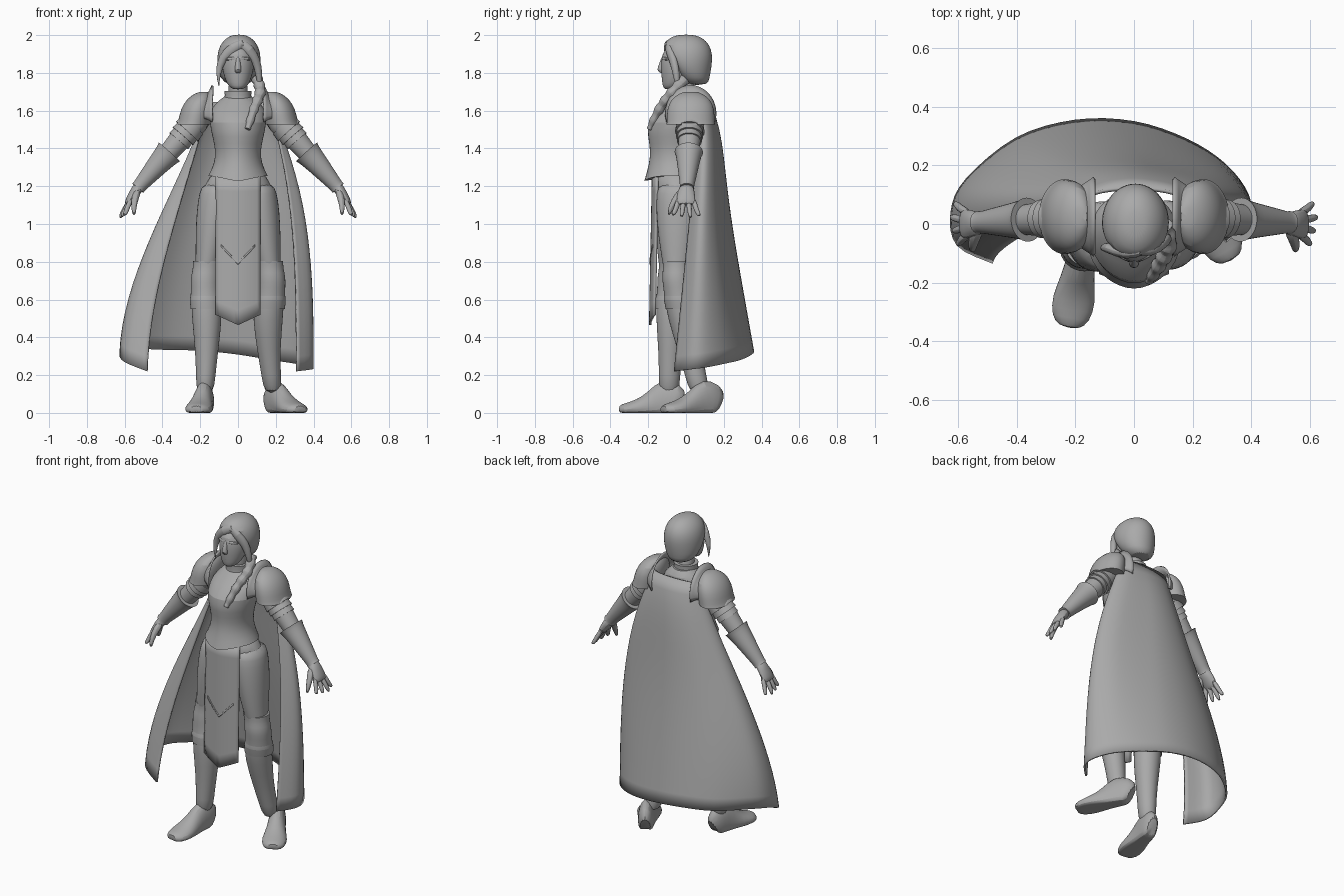
import bpy, bmesh
from math import pi, sin, cos
from mathutils import Vector

default = bpy.data.objects.get("Cube")
if default:
    bpy.data.objects.remove(default, do_unlink=True)

clay = bpy.data.materials.new("clay_grey")
clay.use_nodes = True
clay.diffuse_color = (.4, .4, .4, 1)
clay.node_tree.nodes["Principled BSDF"].inputs["Base Color"].default_value = clay.diffuse_color


def finish(name, bm, levels=1, thickness=0):
    """Turn a bmesh into a smooth, coloured object."""
    bmesh.ops.recalc_face_normals(bm, faces=bm.faces)
    mesh = bpy.data.meshes.new(name)
    bm.to_mesh(mesh)
    bm.free()
    mesh.materials.append(clay)
    obj = bpy.data.objects.new(name, mesh)
    bpy.context.collection.objects.link(obj)
    if thickness:
        solid = obj.modifiers.new("thickness", 'SOLIDIFY')
        solid.thickness = thickness
        solid.offset = 0
    if levels:
        subdivide = obj.modifiers.new("smooth", 'SUBSURF')
        subdivide.levels = subdivide.render_levels = levels
    bpy.ops.object.select_all(action='DESELECT')
    obj.select_set(True)
    bpy.context.view_layer.objects.active = obj
    bpy.ops.object.shade_smooth_by_angle()


def loft(name, rings, sides=16, follow=False, rim=False, shape=None):
    """Skin elliptical rings (x, y, z, half width, half depth); follow tilts them along the path."""
    bm = bmesh.new()
    crease = bm.edges.layers.float.new("crease_edge")
    centres = [Vector(ring[:3]) for ring in rings]
    loops = []
    for i, ring in enumerate(rings):
        wide, deep = ring[3], ring[-1]
        tangent = centres[min(i + 1, len(rings) - 1)] - centres[max(i - 1, 0)]
        turn = tangent.to_track_quat('Z', 'Y')
        loop = []
        for k in range(sides):
            angle = 2 * pi * k / sides
            offset = Vector((wide * cos(angle), deep * sin(angle), 0))
            point = centres[i] + (turn @ offset if follow else offset)
            loop.append(bm.verts.new(shape(point) if shape else point))
        loops.append(loop)
    for low, high in zip(loops, loops[1:]):
        for k in range(sides):
            n = (k + 1) % sides
            bm.faces.new((low[k], low[n], high[n], high[k]))
    for loop in (loops[0], loops[-1]):
        cap = bm.faces.new(loop)
        for edge in cap.edges:
            edge[crease] = 1 if rim else 0
    finish(name, bm)


def sheet(name, columns, rows, surface, thickness):
    """Build a thin cloth or plate from surface(u, v), both running 0 to 1."""
    bm = bmesh.new()
    grid = [[bm.verts.new(surface(i / columns, j / rows)) for i in range(columns + 1)]
            for j in range(rows + 1)]
    for low, high in zip(grid, grid[1:]):
        for i in range(columns):
            bm.faces.new((low[i], low[i + 1], high[i + 1], high[i]))
    finish(name, bm, 0, thickness)


def along(points, t, curved=False):
    """Point at fraction t of a polyline, or of the smooth curve through its points."""
    place = min(max(t, 0), .9999) * (len(points) - 1)
    i = int(place)
    start, end = Vector(points[i]), Vector(points[i + 1])
    f = place - i
    if not curved:
        return start.lerp(end, f)
    leave = (end - Vector(points[max(i - 1, 0)])) / 2
    arrive = (Vector(points[min(i + 2, len(points) - 1)]) - start) / 2
    ease = f * f * (3 - 2 * f)
    return start.lerp(end, ease) + leave * f * (1 - f) ** 2 - arrive * f * f * (1 - f)


# Head, neck and facial relief
loft("neck", [(0, .02, 1.62, .055), (0, 0, 1.7, .05), (0, -.01, 1.8, .052)])
loft("head", [(0, -.088, 1.712, .026, .027), (0, -.072, 1.73, .052, .053), (0, -.05, 1.77, .072, .08),
              (0, -.036, 1.83, .088, .1), (0, -.02, 1.9, .088, .112), (0, -.01, 1.96, .06, .08)])
loft("nose", [(0, -.118, 1.89, .01), (0, -.128, 1.85, .013), (0, -.138, 1.815, .019), (0, -.12, 1.797, .015)])
loft("brow", [(-.07, -.09, 1.872, .01), (-.03, -.121, 1.876, .011), (.03, -.121, 1.876, .011),
              (.07, -.09, 1.872, .01)], 8, True)
loft("lips", [(-.028, -.112, 1.766, .004), (0, -.124, 1.768, .011), (.028, -.112, 1.766, .004)], 8, True)


# Hair cap, cut back around the face
def hairline(point):
    limit = -.045 - 1.3 * max(0, point.z - 1.87)
    point.y = max(point.y, limit)
    return point


loft("hair_cap", [(0, .06, 1.735, .055), (0, .04, 1.77, .095, .085), (.005, .008, 1.84, .116, .13),
                  (.005, .003, 1.9, .116, .138), (.005, 0, 1.95, .1, .125), (.005, 0, 1.985, .068, .09),
                  (.005, 0, 2.003, .03, .04)], 24, shape=hairline)
loft("left_fringe", [(.01, -.09, 1.965, .015, .02), (.06, -.095, 1.925, .02, .03), (.097, -.066, 1.87, .02, .026),
                     (.113, -.05, 1.79, .02, .02), (.114, -.045, 1.73, .012)], 12, True)
loft("right_fringe", [(.04, -.09, 1.965, .015, .02), (-.025, -.107, 1.935, .02, .032),
                      (-.086, -.08, 1.88, .02, .026), (-.107, -.08, 1.8, .014, .016), (-.1, -.085, 1.72, .004)],
     12, True)

# Braid falling over the left shoulder
strand = [(.1, 0, 1.77), (.118, -.07, 1.7), (.085, -.14, 1.61), (.05, -.195, 1.5)]
beads = 25
loft("braid", [(*along(strand, k / beads, True), (.03 + .005 * sin(k * pi / 2)) * (1 - .5 * (k / beads) ** 3))
               for k in range(beads + 1)], 10, True)


# Breastplate with a central keel and pointed hem, then collar and hips
def keel(point):
    if point.z < 1.58 and point.y < -.05:
        middle = max(0, 1 - abs(point.x) / .14)
        point.y -= .012 * middle
        if point.z < 1.3:
            point.z -= .03 * middle
    return point


loft("breastplate", [(0, -.06, 1.255, .16, .152), (0, -.055, 1.32, .126, .13), (0, -.055, 1.39, .12, .124),
                     (0, -.055, 1.46, .137, .137), (0, -.052, 1.54, .154, .147), (0, -.01, 1.6, .152, .128),
                     (0, .012, 1.65, .11, .098), (0, .015, 1.68, .065, .07)], 20, rim=True, shape=keel)
loft("collar", [(0, 0, 1.63, .085, .08), (0, 0, 1.66, .07, .07), (0, 0, 1.705, .073, .073)], rim=True)
loft("hips", [(0, -.04, 1.04, .09, .08), (0, -.04, 1.12, .185, .125), (0, -.04, 1.2, .19, .13),
              (0, -.05, 1.3, .125, .115)])

# Arms, shoulder armour, gauntlets and hands
for side, label in ((1, "left"), (-1, "right")):
    def flip(rings):
        return [(side * ring[0], *ring[1:]) for ring in rings]

    arm = [(.17, .025, 1.6), (.27, .02, 1.49), (.36, .015, 1.385), (.45, .01, 1.285), (.53, .005, 1.19)]
    loft(label + "_sleeve", flip([(*p, r) for p, r in zip(arm, (.08, .066, .054, .045, .03))]), 16, True)
    for k in range(3):
        start, end = along(arm[:3], .34 + .12 * k), along(arm[:3], .5 + .12 * k)
        size = .08 - .006 * k
        loft(label + "_arm_plate", flip([(*start, size * .93), (*end, size)]), 16, True, True)
    loft(label + "_gauntlet", flip([(*along(arm[2:], t), r) for t, r in
         ((.02, .077), (.08, .07), (.35, .059), (.75, .045), (.96, .037), (1, .04))]), 16, True, True)
    loft(label + "_shoulder_plate", flip([
        (.236, .025, 1.528, .09, .13), (.23, .025, 1.545, .087, .128), (.218, .025, 1.61, .086, .127),
        (.203, .025, 1.66, .07, .106), (.19, .025, 1.69, .043, .065), (.18, .025, 1.7, .02, .03)]), 20, rim=True)

    def guard(u, v):
        angle = pi * (1.2 * u - .1)
        return (side * (.19 - .055 * v), .025 + (.095 + .037 * v) * cos(angle),
                1.585 + (.08 + .068 * v * v) * sin(angle))

    sheet(label + "_neck_guard", 20, 4, guard, .01)

    loft(label + "_palm", flip([(.515, .005, 1.21, .036, .034), (.55, 0, 1.163, .048, .028),
                                (.578, 0, 1.12, .054, .022), (.59, 0, 1.1, .045, .012)]), 12, True)
    for k in range(4):
        spread = k - 1.5
        reach = .012 * abs(spread - .3)
        loft(label + "_finger", flip([
            (.562, .024 * spread, 1.14, .015), (.598 - reach / 2, .034 * spread, 1.085, .015),
            (.617 - reach, .043 * spread, 1.055, .013), (.627 - reach, .048 * spread, 1.028 + reach, .008)]),
            8, True)
    loft(label + "_thumb", flip([(.53, -.015, 1.18, .024), (.545, -.05, 1.14, .021),
                                 (.552, -.08, 1.09, .016), (.55, -.092, 1.045, .009)]), 8, True)

# Legs: each stance gives hip, knee, calf, ankle, heel and toe
stances = {
    "left": ((.1, -.035, 1.22), (.177, -.05, .7), (.156, -.005, .44), (.186, .075, .1),
             (.165, .175, 0), (.333, -.125, 0)),
    "right": ((-.1, -.035, 1.22), (-.175, -.075, .7), (-.163, -.08, .44), (-.175, -.09, .1),
              (-.165, -.03, 0), (-.222, -.355, 0)),
}


def flat_sole(point):
    point.z = max(point.z, 0)
    return point


for label, (hip, knee, calf, ankle, heel, toe) in stances.items():
    loft(label + "_thigh", [(*along((knee, hip), t), wide, deep) for t, wide, deep in
         ((0, .058, .062), (.2, .064, .08), (.45, .086, .106), (.72, .1, .122), (.9, .1, .122), (1, .085, .11))])
    loft(label + "_boot", [(*along((ankle, calf, knee), t, True), wide, deep) for t, wide, deep in
         ((0, .046, .055), (.16, .052, .057), (.35, .062, .064), (.6, .082, .082), (.78, .08, .08), (1, .06, .064))])
    loft(label + "_knee_guard", [(*along((calf, knee, hip), t), wide, wide) for t, wide in
         ((.21, .085), (.32, .088), (.33, .081), (.43, .078), (.52, .08), (.56, .074), (.6, .079))], rim=True)
    loft(label + "_foot", [(*(along((heel, toe), t) + Vector((0, 0, tall / 3))), wide, tall * 2 / 3)
         for t, wide, tall in ((0, .035, .1), (.08, .047, .16), (.26, .05, .19), (.48, .058, .11),
                               (.7, .077, .07), (.9, .068, .05), (1, .035, .04))], 16, True, shape=flat_sole)


# Tabard with a pointed end and a thin chevron
def tabard_point(u, v):
    across = 2 * u - 1
    bottom = .52 - .055 * (1 - abs(across))
    return (.118 * across, -.175 - .015 * v + .025 * across ** 2, 1.25 + (bottom - 1.25) * v)


def chevron_point(u, v):
    across = 2 * u - 1
    return (.09 * across, -.19 + .015 * across ** 2, .785 + .095 * abs(across) + .012 * v)


sheet("tabard", 12, 10, tabard_point, .012)
sheet("tabard_chevron", 8, 1, chevron_point, .006)

# Cape, sweeping wider on the right side and hanging straight on the left
hem = [(-.48, -.13, .22), (-.6, -.07, .27), (-.62, .04, .32), (-.57, .15, .34), (-.4, .29, .335), (-.2, .35, .33),
       (0, .345, .31), (.18, .285, .28), (.31, .2, .26), (.385, .1, .24), (.385, .02, .23), (.31, -.06, .22)]


def cape_point(u, v):
    low = along(hem, u, True)
    angle = pi * (u - .5)
    high = Vector((.16 * sin(angle), .085 + .035 * cos(angle), 1.645))
    point = high.lerp(low, v)
    if low.x > 0:
        bulge = (1 - (1 - v) ** 3 - v) * min(1, low.x / .3)
    else:
        bulge = .9 * v * v * (1 - v)
    point.x += (low.x - high.x) * bulge
    point.y += .45 * v * (1 - v) ** 6 * cos(angle)
    return point


sheet("cape", 44, 18, cape_point, .012)
